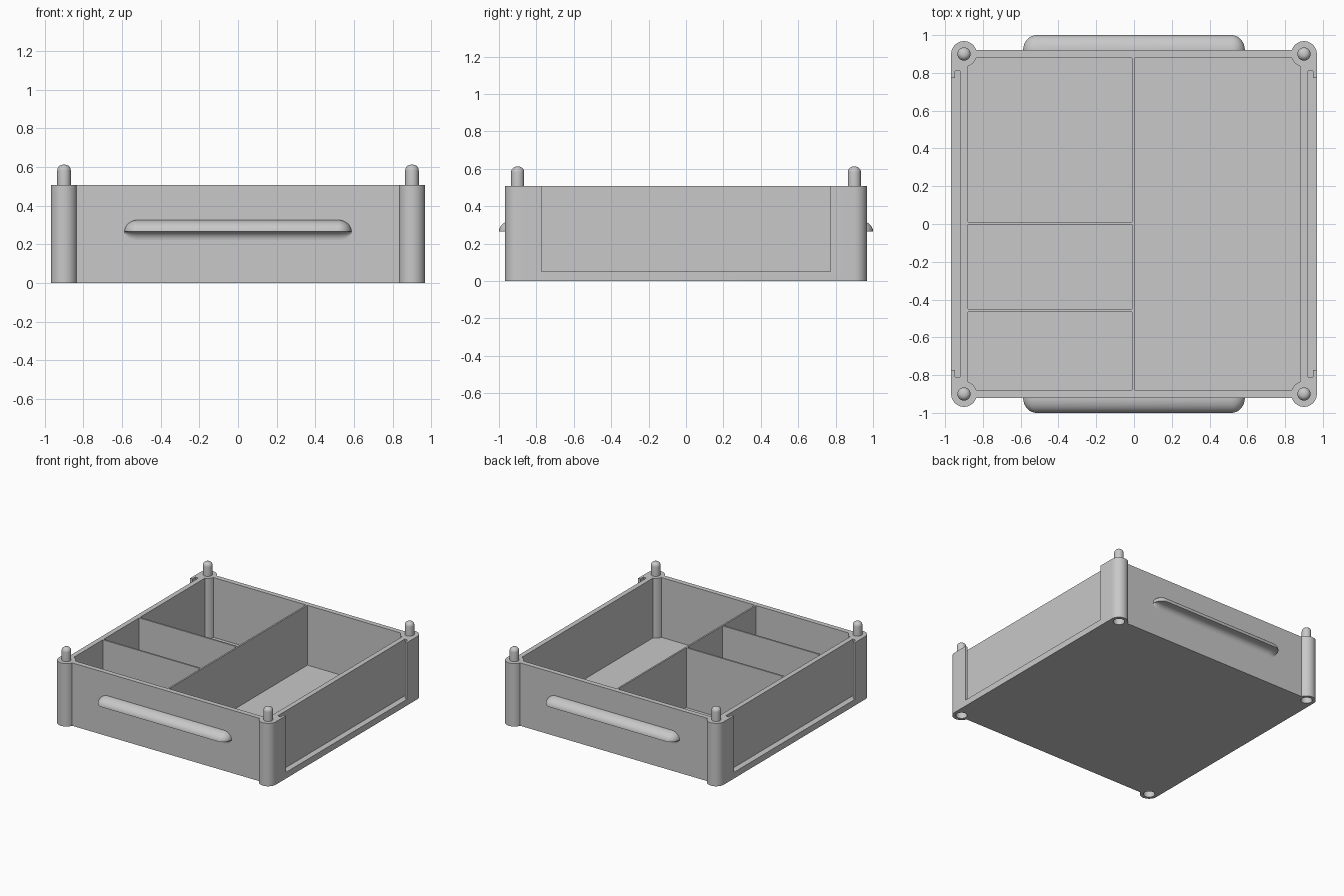
import bpy, bmesh, math
from mathutils import Matrix

HEIGHT, FLOOR = 0.507, 0.025
POST, POST_R = 0.9, 0.068
SIDE_X, FRONT_Y, INNER = 0.968, 0.92, 0.88
CORNERS = [(1, 1), (-1, 1), (-1, -1), (1, -1)]

cube = bpy.data.objects.get("Cube")
if cube:
    bpy.data.objects.remove(cube, do_unlink=True)

grey = bpy.data.materials.new("light_grey")
grey.use_nodes = True
grey.diffuse_color = (0.58, 0.58, 0.58, 1)
grey.node_tree.nodes["Principled BSDF"].inputs["Base Color"].default_value = grey.diffuse_color


def add_object(name, bm):
    bmesh.ops.recalc_face_normals(bm, faces=bm.faces)
    mesh = bpy.data.meshes.new(name)
    bm.to_mesh(mesh)
    bm.free()
    mesh.materials.append(grey)
    obj = bpy.data.objects.new(name, mesh)
    bpy.context.collection.objects.link(obj)
    return obj


def box(name, x, y, z):
    bm = bmesh.new()
    bmesh.ops.create_cube(bm, size=1)
    for v in bm.verts:
        for i, (low, high) in enumerate((x, y, z)):
            v.co[i] = high if v.co[i] > 0 else low
    return add_object(name, bm)


def cylinder(name, x, y, z0, z1, radius):
    bm = bmesh.new()
    bmesh.ops.create_cone(bm, cap_ends=True, segments=32, radius1=radius, radius2=radius,
                          depth=z1 - z0, matrix=Matrix.Translation((x, y, (z0 + z1) / 2)))
    return add_object(name, bm)


def cornered_prism(name, start, end, z0, z1, steps):
    """Rectangle whose four corners follow arcs around the posts."""
    arc = []
    for i in range(steps + 1):
        a = start + (end - start) * i / steps
        arc.append((POST + POST_R * math.cos(a), POST + POST_R * math.sin(a)))
    bm = bmesh.new()
    verts = []
    for sx, sy in CORNERS:
        for x, y in (arc if sx == sy else reversed(arc)):
            verts.append(bm.verts.new((sx * x, sy * y, z0)))
    face = bm.faces.new(verts)
    raised = bmesh.ops.extrude_face_region(bm, geom=[face])["geom"]
    bmesh.ops.translate(bm, vec=(0, 0, z1 - z0),
                        verts=[g for g in raised if isinstance(g, bmesh.types.BMVert)])
    return add_object(name, bm)


def activate(obj):
    bpy.ops.object.select_all(action="DESELECT")
    obj.select_set(True)
    bpy.context.view_layer.objects.active = obj


def cut(target, cutter):
    mod = target.modifiers.new("cut", "BOOLEAN")
    mod.operation, mod.solver, mod.object = "DIFFERENCE", "EXACT", cutter
    activate(target)
    bpy.ops.object.modifier_apply(modifier=mod.name)
    bpy.data.objects.remove(cutter, do_unlink=True)


def smooth(obj):
    activate(obj)
    bpy.ops.object.shade_smooth_by_angle(angle=math.radians(35))


# Tray body with rounded corner posts, hollowed out
lean = math.asin((FRONT_Y - POST) / POST_R)
tray = cornered_prism("tray_body", 0, math.pi - lean, 0, HEIGHT, 20)
dip = math.asin((POST - INNER) / POST_R)
cut(tray, cornered_prism("cavity", 1.5 * math.pi - dip, math.pi + dip, FLOOR, 1, 10))

# Panel slots in both sides, open at the top with retaining lips
for s in (1, -1):
    cut(tray, box("slot", sorted((s * 0.92, s * 0.948)), (-0.81, 0.81), (0.05, 1)))
    cut(tray, box("window", sorted((s * 0.935, s * 1.1)), (-0.772, 0.772), (0.05, 1)))

# Stacking sockets under the posts
for sx, sy in CORNERS:
    cut(tray, cylinder("socket", sx * POST, sy * POST, -0.1, 0.11, 0.042))
smooth(tray)

# Stacking pegs with rounded tips
for sx, sy in CORNERS:
    name = ("back" if sy > 0 else "front") + ("_left" if sx > 0 else "_right") + "_peg"
    peg = cylinder(name, sx * POST, sy * POST, HEIGHT - 0.01, 0.612, 0.035)
    bm = bmesh.new()
    bm.from_mesh(peg.data)
    rim = [e for e in bm.edges if all(v.co.z > 0.6 for v in e.verts)]
    bmesh.ops.bevel(bm, geom=rim, offset=0.03, segments=6, profile=0.5, affect="EDGES")
    bm.to_mesh(peg.data)
    bm.free()
    smooth(peg)

# Compartment dividers
box("long_divider", (-0.01, 0.003), (-INNER, INNER), (FLOOR, HEIGHT))
for name, y in (("middle_divider", 0.004), ("front_divider", -0.458)):
    box(name, (-INNER, -0.01), (y - 0.007, y + 0.007), (FLOOR, HEIGHT))

# Pull handle section: rounded top, flat underside, fillet into the wall
quarter = [i * math.pi / 16 for i in range(9)]
section = [(-0.015, 0.06)]
section += [(0.08 * math.sin(a), 0.06 * math.cos(a)) for a in quarter]
section += [(0.045 - 0.045 * math.sin(a), -0.045 + 0.045 * math.cos(a)) for a in quarter]
section += [(-0.015, -0.045)]


def handle(name, side):
    half, end = 0.587, 0.07
    stations = [(half - end + end * math.sin(a), max(math.cos(a), 0.03)) for a in quarter]
    stations = [(-x, s) for x, s in reversed(stations)] + stations
    bm = bmesh.new()
    rings = []
    for x, s in stations:
        rings.append([bm.verts.new((x, side * (FRONT_Y + (u * s if u > 0 else u)), 0.266 + v * s))
                      for u, v in section])
    for a, b in zip(rings, rings[1:]):
        for i in range(len(section)):
            j = (i + 1) % len(section)
            bm.faces.new((a[i], a[j], b[j], b[i]))
    bm.faces.new(rings[0])
    bm.faces.new(rings[-1])
    smooth(add_object(name, bm))


handle("front_handle", -1)
handle("back_handle", 1)
